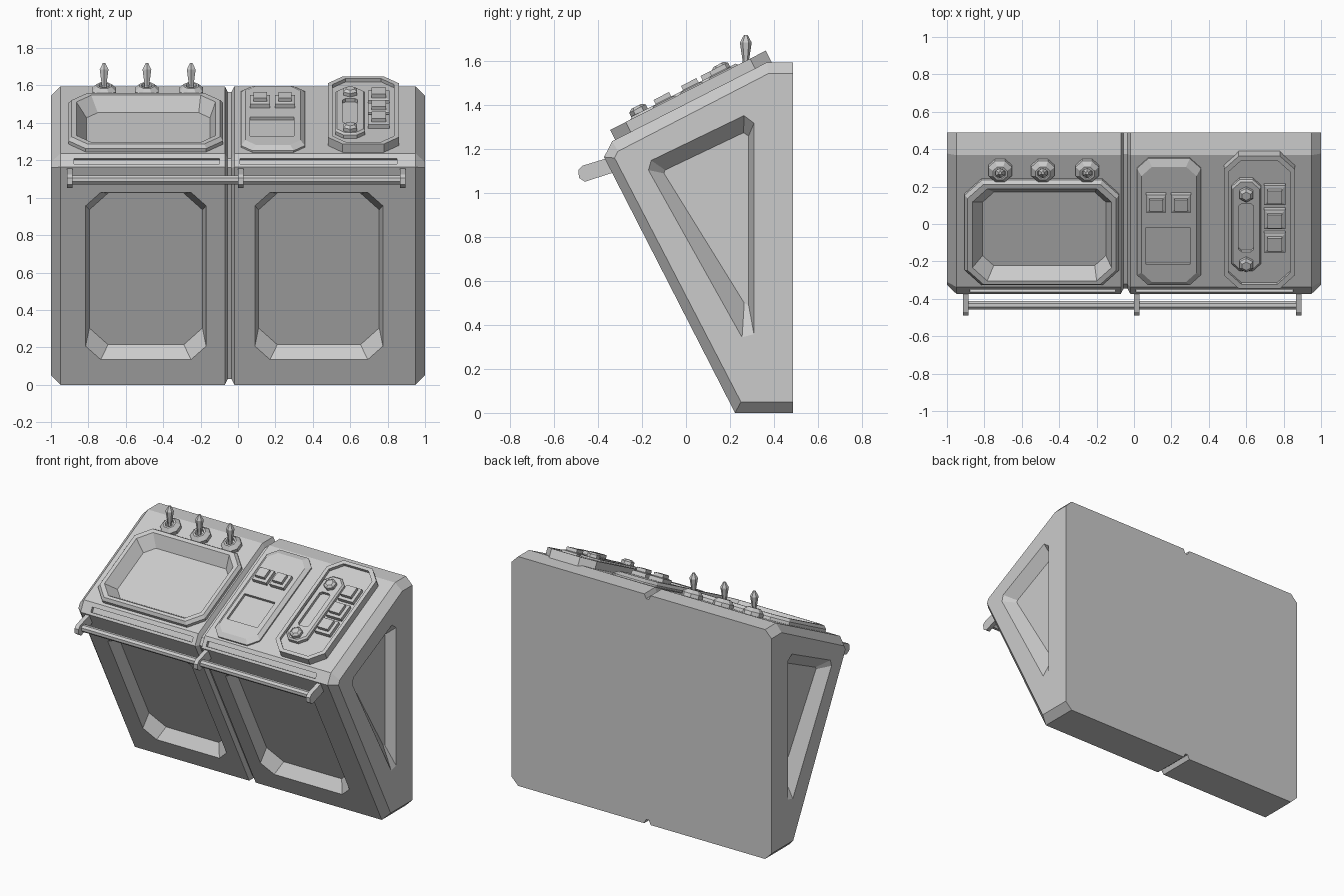
import bpy, bmesh, math
from mathutils import Matrix, Vector

cube = bpy.data.objects.get("Cube")
if cube:
    bpy.data.objects.remove(cube)

grey = bpy.data.materials.new("console_grey")
grey.use_nodes = True
colour = (0.6, 0.6, 0.6, 1)
grey.diffuse_color = colour
grey.node_tree.nodes["Principled BSDF"].inputs["Base Color"].default_value = colour


def frame(origin, x, y, flip=1):
    """Local axes lying on a panel: x and y along it, z out of it."""
    x, y = Vector(x).normalized(), Vector(y).normalized()
    m = Matrix((x, y, x.cross(y) * flip)).transposed().to_4x4()
    m.translation = Vector(origin)
    return m


def loft(name, rings, matrix=Matrix()):
    """Closed solid through matching rings of points."""
    bm = bmesh.new()
    loops = [[bm.verts.new(matrix @ Vector(p)) for p in ring] for ring in rings]
    for a, b in zip(loops, loops[1:]):
        for i in range(len(a)):
            j = (i + 1) % len(a)
            bm.faces.new((a[i], a[j], b[j], b[i]))
    bm.faces.new(loops[0])
    bm.faces.new(loops[-1])
    bmesh.ops.recalc_face_normals(bm, faces=bm.faces)
    mesh = bpy.data.meshes.new(name)
    bm.to_mesh(mesh)
    bm.free()
    mesh.materials.append(grey)
    obj = bpy.data.objects.new(name, mesh)
    bpy.context.collection.objects.link(obj)
    return obj


def octagon(x0, x1, y0, y1, c):
    return [(x0 + c, y0), (x1 - c, y0), (x1, y0 + c), (x1, y1 - c),
            (x1 - c, y1), (x0 + c, y1), (x0, y1 - c), (x0, y0 + c)]


def rect(x0, x1, y0, y1):
    return [(x0, y0), (x1, y0), (x1, y1), (x0, y1)]


def ngon(cx, cy, r, n):
    turn = math.pi / n
    return [(cx + r * math.cos(turn * (2 * i + 1)), cy + r * math.sin(turn * (2 * i + 1)))
            for i in range(n)]


def stack(name, matrix, *layers):
    """Solid from (outline, height) layers."""
    return loft(name, [[(*p, h) for p in pts] for pts, h in layers], matrix)


def cut(targets, cutter):
    for obj in targets:
        mod = obj.modifiers.new("cut", 'BOOLEAN')
        mod.operation, mod.solver, mod.object = 'DIFFERENCE', 'EXACT', cutter
        deps = bpy.context.evaluated_depsgraph_get()
        mesh = bpy.data.meshes.new_from_object(obj.evaluated_get(deps))
        obj.modifiers.clear()
        obj.data = mesh
    bpy.data.objects.remove(cutter)


# Panel frames
TOP = frame((0, -.336, 1.236), (1, 0, 0), (0, .891, .454))
FRONT = frame((0, .223, 0), (1, 0, 0), (0, -.456, .89))
LIP = frame((0, -.373, 1.164), (1, 0, 0), (0, .457, .889))

# Body: wedge profile, chamfered ends, groove around the middle
outer = [(.488, 0), (.488, 1.595), (.368, 1.595), (-.336, 1.236), (-.373, 1.164), (.223, 0)]
inner = [(.488, .05), (.488, 1.545), (.377, 1.545), (-.31, 1.19), (-.325, 1.16), (.25, .05)]


def section(x, t):
    return [(x, a[0] + (b[0] - a[0]) * t, a[1] + (b[1] - a[1]) * t) for a, b in zip(outer, inner)]


body = loft("console_body", [section(x, t) for x, t in (
    (-1, 1), (-.95, 0), (-.07, 0), (-.055, .6), (-.035, .6), (-.02, 0), (.95, 0), (1, 1))])

# Front recesses
for x0, x1 in ((-.815, -.17), (.09, .775)):
    cut([body], stack("cutter", FRONT, (octagon(x0, x1, .15, 1.157, .08), .002),
                      (octagon(x0 + .02, x1 - .02, .2, 1.11, .1), -.08)))

# Side recesses
side_outer = [(.264, 1.355), (.31, 1.32), (.31, .354), (.255, .34), (-.173, 1.105), (-.16, 1.15)]
side_inner = [(.262, 1.275), (.285, 1.26), (.285, .49), (.265, .5), (-.1, 1.09), (-.095, 1.105)]
for s in (-1, 1):
    cut([body], stack("cutter", frame((s, 0, 0), (0, 1, 0), (0, 0, 1), s),
                      (side_outer, .002), (side_inner, -.07)))

# Lip slots
for x0, x1 in ((-.877, -.1), (.01, .85)):
    cut([body], stack("cutter", LIP, (rect(x0, x1, .018, .052), .01), (rect(x0, x1, .018, .052), -.02)))

# Screen surround with sunken screen
rim = stack("screen_surround", TOP, (octagon(-.905, -.08, .02, .65, .09), -.01),
            (octagon(-.905, -.08, .02, .65, .09), .02), (octagon(-.89, -.095, .035, .635, .085), .04))
cut([body, rim], stack("cutter", TOP, (octagon(-.866, -.119, .054, .611, .08), .043),
                       (octagon(-.81, -.15, .11, .55, .06), -.035)))

# Middle panel with a shallow window
middle = stack("middle_panel", TOP, (octagon(.016, .358, .015, .775, .06), -.01),
               (octagon(.016, .358, .015, .775, .06), .01), (octagon(.04, .334, .045, .735, .055), .03))
window = rect(.065, .3, .15, .37)
cut([middle], stack("cutter", TOP, (window, .05), (window, .012)))

# Keypad plate: raised border with sunken floor
pad = stack("keypad_plate", TOP, (octagon(.48, .86, .015, .81, .08), -.01),
            (octagon(.48, .86, .015, .81, .08), .05))
cut([pad], stack("cutter", TOP, (octagon(.505, .835, .04, .785, .07), .06),
                 (octagon(.505, .835, .04, .785, .07), .03)))
strip = stack("slider_plate", TOP, (octagon(.52, .68, .12, .67, .045), .02),
              (octagon(.52, .68, .12, .67, .045), .05), (octagon(.53, .67, .13, .66, .042), .06))
slot = octagon(.56, .64, .24, .53, .015)
cut([strip], stack("cutter", TOP, (slot, .07), (slot, .04)))
for i, v in enumerate((.17, .59)):
    stack(f"slider_knob_{i}", TOP, (ngon(.6, v, .042, 6), .05), (ngon(.6, v, .042, 6), .08),
          (ngon(.6, v, .025, 6), .092))


def button(name, x0, x1, y0, y1, h):
    w = .018
    stack(name, TOP, (rect(x0, x1, y0, y1), h - .01), (rect(x0, x1, y0, y1), h + .025),
          (rect(x0 + w, x1 - w, y0 + w, y1 - w), h + .03),
          (rect(x0 + w, x1 - w, y0 + w, y1 - w), h + .052))


# Buttons
for i, x in enumerate((.065, .198)):
    button(f"middle_button_{i}", x, x + .107, .475, .58, .03)
for i, v in enumerate((.235, .375, .52)):
    button(f"keypad_button_{i}", .695, .81, v, v + .115, .03)

# Toggle switches: octagonal collars and upright levers
for i, x in enumerate((-.716, -.487, -.25)):
    stack(f"switch_collar_{i}", TOP, (ngon(x, .705, .068, 8), -.01), (ngon(x, .705, .068, 8), .025),
          (ngon(x, .705, .042, 8), .05), (ngon(x, .705, .03, 8), .05), (ngon(x, .705, .025, 8), .035))
    stack(f"switch_lever_{i}", Matrix.Translation((x, .272, 1.56)), (ngon(0, 0, .014, 6), 0),
          (ngon(0, 0, .014, 6), .04), (ngon(0, 0, .027, 6), .125), (ngon(0, 0, .008, 6), .16))

# Hand rail with three brackets
RAIL = frame((0, 0, 0), (0, 1, 0), (0, 0, 1))
stack("hand_rail", RAIL, (ngon(-.435, 1.095, .025, 8), -.9), (ngon(-.435, 1.095, .025, 8), .88))
bracket = [(-.34, 1.165), (-.47, 1.125), (-.49, 1.105), (-.487, 1.07), (-.46, 1.052), (-.31, 1.1)]
for i, x in enumerate((-.9, .015, .88)):
    stack(f"rail_bracket_{i}", RAIL, (bracket, x - .015), (bracket, x + .015))
